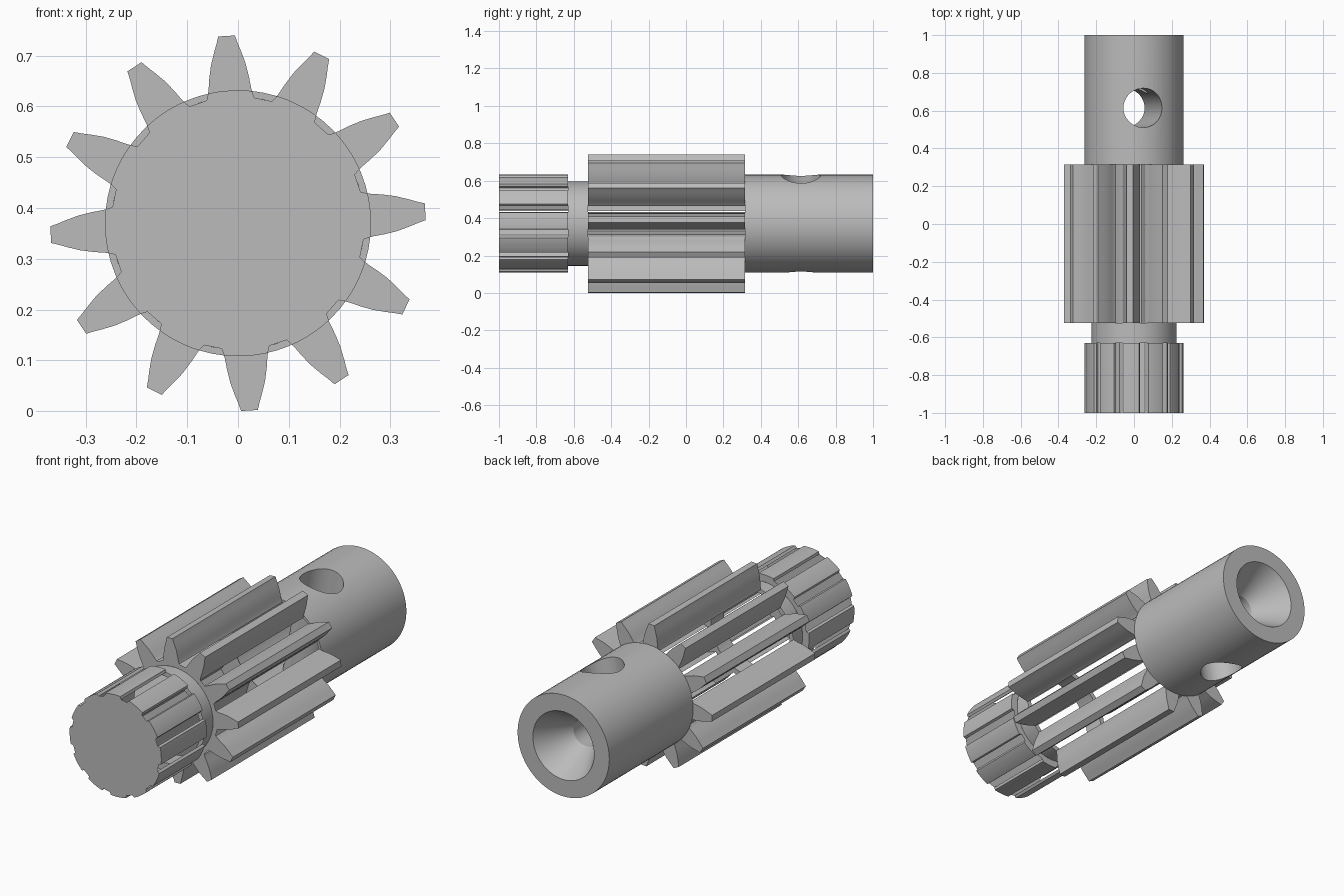
import bpy, bmesh, math
from mathutils import Matrix

if "Cube" in bpy.data.objects:
    bpy.data.objects.remove(bpy.data.objects["Cube"])

ZC = 0.37                 # height of the shaft axis
N_TEETH = 12
PHASE = math.radians(93.5)
STEP = 2 * math.pi / N_TEETH
R_SHAFT, R_NECK = 0.262, 0.225

steel = bpy.data.materials.new("steel_grey")
steel.diffuse_color = (0.5, 0.5, 0.5, 1)
steel.use_nodes = True
steel.node_tree.nodes["Principled BSDF"].inputs["Base Color"].default_value = steel.diffuse_color


def point(r, a, y):
    return (r * math.cos(a), y, ZC + r * math.sin(a))


def finish(name, bm, recalc=True):
    if recalc:
        bmesh.ops.recalc_face_normals(bm, faces=bm.faces)
    me = bpy.data.meshes.new(name)
    bm.to_mesh(me)
    bm.free()
    me.materials.append(steel)
    ob = bpy.data.objects.new(name, me)
    bpy.context.collection.objects.link(ob)
    return ob


def smooth(ob):
    bpy.ops.object.select_all(action='DESELECT')
    ob.select_set(True)
    bpy.context.view_layer.objects.active = ob
    bpy.ops.object.shade_smooth_by_angle(angle=math.radians(30))


def toothed(name, half, y0, y1, front_r, back_r):
    """Extruded teeth from (radius, half width) points; the root floors stay open."""
    prof = [(r, -math.atan2(w, r)) for r, w in half]
    prof += [(r, -a) for r, a in reversed(prof)]
    bm = bmesh.new()
    rim = []
    for k in range(N_TEETH):
        for r, a in prof:
            t = PHASE + k * STEP + a
            rim.append((r, t, bm.verts.new(point(r, t, y0)), bm.verts.new(point(r, t, y1))))
    n, m = len(rim), len(prof)
    for i in range(n):                       # tooth flanks and tips
        p, q = rim[i], rim[(i + 1) % n]
        if i % m != m - 1:
            bm.faces.new((p[2], q[2], q[3], p[3]))
    for side, rad, y in ((2, front_r, y0), (3, back_r, y1)):   # end faces
        if rad == 0:
            bm.faces.new([p[side] for p in rim])
            continue
        inner = [bm.verts.new(point(rad, p[1], y)) for p in rim]
        for i in range(n):
            j = (i + 1) % n
            f = (rim[i][side], inner[i], inner[j], rim[j][side])
            bm.faces.new(f if side == 2 else f[::-1])
    ob = finish(name, bm)
    smooth(ob)
    return ob


def lathe(name, prof, seg=64):
    """Spin (radius, y) points round the shaft axis."""
    bm = bmesh.new()
    rings = []
    for r, y in prof:
        if r == 0:
            rings.append([bm.verts.new((0, y, ZC))] * seg)
        else:
            rings.append([bm.verts.new(point(r, 2 * math.pi * i / seg, y)) for i in range(seg)])
    for a, b in zip(rings, rings[1:]):
        for i in range(seg):
            j = (i + 1) % seg
            vs = list(dict.fromkeys((a[i], a[j], b[j], b[i])))
            bm.faces.new(vs)
    return finish(name, bm)


# Gear teeth: root, flank, tip
gap_r, gap_mid = 0.250, math.pi / N_TEETH
root = (gap_r * math.cos(0.072), gap_r * math.tan(gap_mid - 0.072))
toothed("pinion_gear",
        [root, (0.256, 0.0455), (0.268, 0.0425), (0.29, 0.0395), (0.315, 0.0345),
         (0.34, 0.0265), (0.355, 0.021), (0.37, 0.0165)],
        -0.525, 0.315, R_NECK, 0.249)

# Splined front end: same roots, turned down to the shaft radius
ridge = [(R_SHAFT * math.cos(a), R_SHAFT * math.sin(a)) for a in (0.166, 0.125, 0.083, 0.042)]
ridge = [(math.hypot(x, w), R_SHAFT * math.tan(math.asin(w / R_SHAFT))) for x, w in ridge]
toothed("splined_end", [root, (0.256, 0.0455)] + ridge, -1.0, -0.63, 0, R_NECK)

# Neck between spline and gear
smooth(lathe("neck", [(R_NECK, -0.63), (R_NECK, -0.525)]))

# Rear shaft with countersunk bore
shaft = lathe("rear_shaft", [(0, 0.315), (R_SHAFT, 0.315), (R_SHAFT, 1.0), (0.175, 1.0),
                             (0.07, 0.82), (0.07, 0.62), (0, 0.62)])

# Tilted cross hole
bm = bmesh.new()
bmesh.ops.create_cone(bm, cap_ends=True, segments=48, radius1=0.104, radius2=0.104, depth=0.8,
                      matrix=Matrix.Translation((0, 0.615, ZC)) @ Matrix.Rotation(math.radians(11), 4, 'Y'))
cutter = finish("cross_hole_cutter", bm)
cutter.hide_render = True
mod = shaft.modifiers.new("cross_hole", 'BOOLEAN')
mod.operation, mod.solver, mod.object = 'DIFFERENCE', 'EXACT', cutter
bpy.context.view_layer.objects.active = shaft
bpy.ops.object.modifier_apply(modifier=mod.name)
bpy.data.objects.remove(cutter)

# Open the hidden inner end so the shaft is hollow with the gear
bm = bmesh.new()
bm.from_mesh(shaft.data)
bmesh.ops.delete(bm, geom=[f for f in bm.faces if all(v.co.y < 0.316 for v in f.verts)], context='FACES')
ring = [e for e in bm.edges if all(v.co.y < 0.316 for v in e.verts) and e.is_boundary]
# Thin shoulder behind the tooth gaps
ext = bmesh.ops.extrude_edge_only(bm, edges=ring)["geom"]
for v in (g for g in ext if isinstance(g, bmesh.types.BMVert)):
    v.co.x *= 0.249 / R_SHAFT
    v.co.z = ZC + (v.co.z - ZC) * 0.249 / R_SHAFT
bm.to_mesh(shaft.data)
bm.free()
smooth(shaft)
